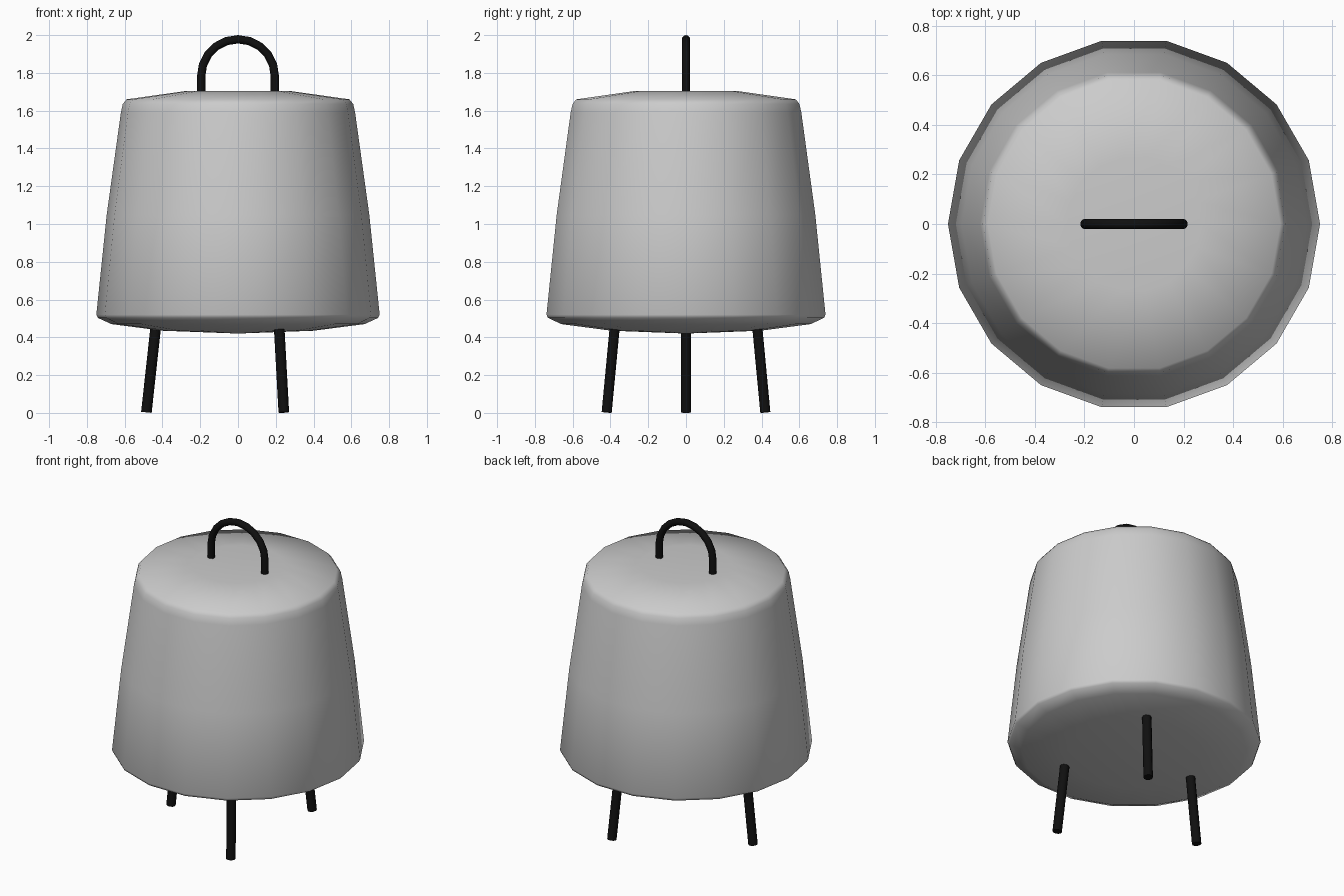
import bpy, bmesh, math
from mathutils import Vector

cube = bpy.data.objects.get("Cube")
if cube:
    bpy.data.objects.remove(cube, do_unlink=True)


def material(name, value):
    m = bpy.data.materials.new(name)
    m.use_nodes = True
    color = (value, value, value, 1)
    m.diffuse_color = color
    m.node_tree.nodes["Principled BSDF"].inputs["Base Color"].default_value = color
    return m


def finish(name, bm, mat):
    bmesh.ops.recalc_face_normals(bm, faces=bm.faces)
    mesh = bpy.data.meshes.new(name)
    bm.to_mesh(mesh)
    bm.free()
    mesh.materials.append(mat)
    obj = bpy.data.objects.new(name, mesh)
    bpy.context.collection.objects.link(obj)
    return obj


def skin(bm, rings):
    """Bridge consecutive vertex rings with quads."""
    for a, b in zip(rings, rings[1:]):
        n = len(a)
        for i in range(n):
            j = (i + 1) % n
            bm.faces.new((a[i], a[j], b[j], b[i]))


def lathe(name, profile, sides, mat):
    bm = bmesh.new()
    rings = []
    for r, z in profile[1:-1]:
        rings.append([bm.verts.new((r * math.cos(math.tau * i / sides),
                                    r * math.sin(math.tau * i / sides), z))
                      for i in range(sides)])
    skin(bm, rings)
    # Close both ends with fans
    for (_, z), ring in ((profile[0], rings[0]), (profile[-1], rings[-1])):
        tip = bm.verts.new((0, 0, z))
        for i in range(sides):
            bm.faces.new((tip, ring[i], ring[(i + 1) % sides]))
    obj = finish(name, bm, mat)
    for p in obj.data.polygons:
        p.use_smooth = True
    return obj


def tube(name, path, radius, sides, mat):
    bm = bmesh.new()
    rings = []
    for k, p in enumerate(path):
        along = (path[min(k + 1, len(path) - 1)] - path[max(k - 1, 0)]).normalized()
        u = along.cross(Vector((0, 1, 0))).normalized()
        v = along.cross(u)
        rings.append([bm.verts.new(p + radius * (u * math.cos(math.tau * i / sides)
                                                 + v * math.sin(math.tau * i / sides)))
                      for i in range(sides)])
    skin(bm, rings)
    bm.faces.new(rings[0])
    bm.faces.new(rings[-1])
    obj = finish(name, bm, mat)
    obj.data.shade_smooth()
    obj.data.set_sharp_from_angle(angle=math.radians(40))
    return obj


grey = material("light grey shade", 0.6)
black = material("black metal", 0.005)

# Tapered shade with domed base and dimpled top
lathe("shade", [(0, 0.42), (0.40, 0.435), (0.67, 0.47), (0.742, 0.503), (0.75, 0.52),
                (0.695, 1.05), (0.62, 1.59), (0.61, 1.635), (0.59, 1.66),
                (0.27, 1.705), (0, 1.685)], 18, grey)

# Arched carrying handle
arc = [Vector((0.195 * math.cos(math.pi * i / 10), 0, 1.783 + 0.195 * math.sin(math.pi * i / 10)))
       for i in range(11)]
tube("handle", [Vector((0.195, 0, 1.66))] + arc + [Vector((-0.195, 0, 1.66))], 0.022, 10, black)

# Three splayed legs
for i, name in enumerate(("right_leg", "front_left_leg", "back_left_leg")):
    a = math.pi + math.tau * i / 3
    out = Vector((math.cos(a), math.sin(a), 0))
    tube(name, [out * 0.485 + Vector((0, 0, 0.003)), out * 0.435 + Vector((0, 0, 0.46))],
         0.028, 10, black)
